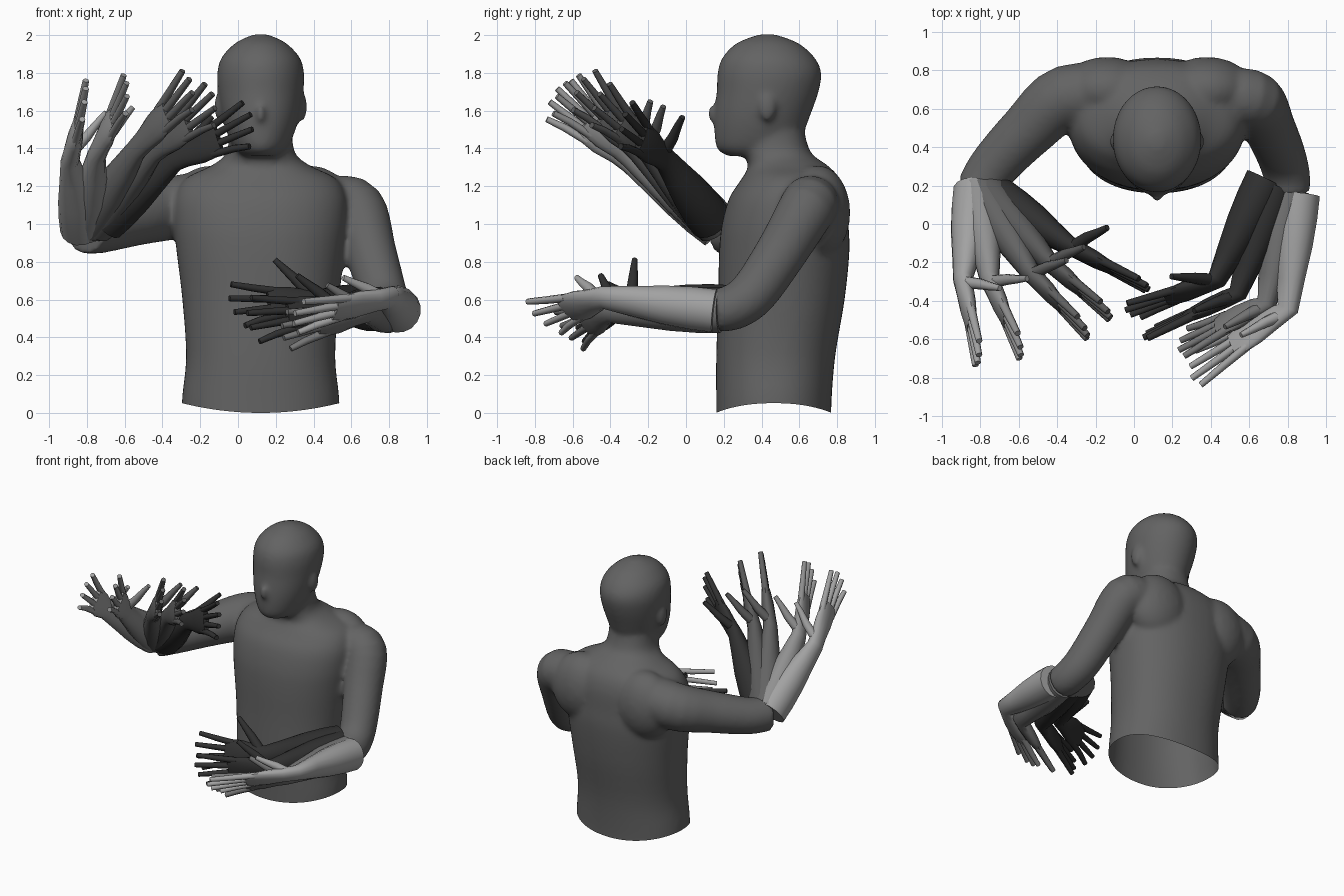
import bpy, bmesh, math
from mathutils import Vector, Matrix

cube = bpy.data.objects.get("Cube")
if cube:
    bpy.data.objects.remove(cube, do_unlink=True)


def material(name, grey):
    mat = bpy.data.materials.new(name)
    mat.use_nodes = True
    colour = (grey, grey, grey, 1)
    mat.diffuse_color = colour
    mat.node_tree.nodes["Principled BSDF"].inputs["Base Color"].default_value = colour
    return mat


LIGHT = material("light grey", 0.36)
PALE = material("pale grey", 0.28)
SOFT = material("soft grey", 0.18)
BODY = material("body grey", 0.125)
MEDIUM = material("medium grey", 0.1)
DARK = material("dark grey", 0.03)


def refine(rows, steps=4):
    """Smooth curve through rows of numbers."""
    out = []
    for i in range(len(rows) - 1):
        quad = zip(rows[max(i - 1, 0)], rows[i], rows[i + 1], rows[min(i + 2, len(rows) - 1)])
        quad = list(quad)
        for k in range(steps):
            t = k / steps
            out.append([b + t * ((c - a) + t * ((2 * a - 5 * b + 4 * c - d)
                        + t * (3 * b - a - 3 * c + d))) / 2 for a, b, c, d in quad])
    return out + [list(rows[-1])]


def loft(bm, sections, side, axis=None, count=16, power=2.0):
    """Closed tube through (centre, half width, half thickness) sections."""
    rings = []
    centres = [Vector(s[0]) for s in sections]
    for i, (c, (_, a, b)) in enumerate(zip(centres, sections)):
        t = axis or centres[min(i + 1, len(centres) - 1)] - centres[max(i - 1, 0)]
        t = t.normalized()
        u = (side - t * side.dot(t)).normalized()
        v = t.cross(u)
        ring = []
        for k in range(count):
            ang = math.tau * k / count
            cx, sy = math.cos(ang), math.sin(ang)
            px = math.copysign(abs(cx) ** (2 / power), cx)
            py = math.copysign(abs(sy) ** (2 / power), sy)
            ring.append(bm.verts.new(c + u * a * px + v * b * py))
        rings.append(ring)
    for r, s in zip(rings, rings[1:]):
        for k in range(count):
            j = (k + 1) % count
            bm.faces.new((r[k], r[j], s[j], s[k]))
    bm.faces.new(rings[0][::-1])
    bm.faces.new(rings[-1])


def ellipsoid(bm, centre, radii):
    place = Matrix.Translation(centre) @ Matrix.Diagonal((*radii, 1))
    bmesh.ops.create_uvsphere(bm, u_segments=24, v_segments=16, radius=1, matrix=place)


def finish(bm, name, mat):
    mesh = bpy.data.meshes.new(name)
    bmesh.ops.recalc_face_normals(bm, faces=bm.faces)
    bm.to_mesh(mesh)
    bm.free()
    mesh.materials.append(mat)
    obj = bpy.data.objects.new(name, mesh)
    bpy.context.collection.objects.link(obj)
    return obj


X, Z = Vector((1, 0, 0)), Vector((0, 0, 1))
MID = 0.12  # the body's own centre line

# Torso and neck: height, depth centre, half width, half depth
body = bmesh.new()
torso = [(-.1, .465, .42, .305), (.05, .465, .415, .305), (.3, .475, .395, .315),
         (.6, .505, .415, .335), (.85, .52, .445, .345), (1.0, .525, .46, .335),
         (1.14, .54, .455, .31), (1.24, .555, .4, .26), (1.31, .54, .26, .21),
         (1.38, .48, .18, .18), (1.52, .45, .165, .17)]
loft(body, [((MID, y, z), a, b) for z, y, a, b in refine(torso)], X, Z, 48, 2.2)

# Head
head = [(1.36, .33, .09, .11), (1.4, .365, .14, .2), (1.48, .385, .178, .235),
        (1.58, .405, .207, .255), (1.7, .432, .226, .27), (1.8, .442, .23, .275),
        (1.88, .437, .208, .245), (1.95, .432, .145, .175),
        (1.985, .43, .085, .1), (2.005, .43, .03, .035)]
loft(body, [((MID, y, z), a, b) for z, y, a, b in refine(head)], X, Z, 48)
ellipsoid(body, (MID, .16, 1.585), (.027, .05, .055))   # nose
ellipsoid(body, (MID, .215, 1.72), (.12, .05, .04))     # brow
ellipsoid(body, (MID, .195, 1.485), (.06, .045, .035))  # mouth
ellipsoid(body, (MID, .2, 1.41), (.06, .04, .035))      # chin
for sign in (-1, 1):
    ellipsoid(body, (MID + sign * .222, .43, 1.62), (.025, .045, .075))   # ear
    ellipsoid(body, (MID + sign * .26, .7, 1.06), (.24, .17, .25))        # shoulder blade

# Upper arms
left_arm = [(.3, .66, 1.13, .14), (.5, .66, 1.105, .15), (.63, .64, 1.08, .152),
            (.7, .51, .86, .137), (.765, .36, .64, .128), (.795, .25, .56, .122),
            (.8, .16, .545, .115)]
right_arm = [(-.05, .66, 1.13, .16), (-.35, .66, 1.085, .168), (-.55, .49, 1.03, .147),
             (-.73, .3, .975, .13), (-.81, .17, .965, .122)]
for arm in (left_arm, right_arm):
    loft(body, [((x, y, z), r, r) for x, y, z, r in refine(arm)], Vector((.3, .2, 1)), count=24)

# Fuse the body into one smooth skin
rough = finish(body, "body_rough", BODY)
remesh = rough.modifiers.new("fuse", 'REMESH')
remesh.mode = 'VOXEL'
remesh.voxel_size = 0.016
smooth = rough.modifiers.new("soften", 'SMOOTH')
smooth.factor, smooth.iterations = 0.5, 10
graph = bpy.context.evaluated_depsgraph_get()
fused = bpy.data.meshes.new_from_object(rough.evaluated_get(graph))
bpy.data.objects.remove(rough, do_unlink=True)

# Open waist, with its edge raised at the sides
skin = bmesh.new()
skin.from_mesh(fused)
bpy.data.meshes.remove(fused)
bmesh.ops.bisect_plane(skin, geom=skin.verts[:] + skin.edges[:] + skin.faces[:],
                       plane_co=(0, 0, 0), plane_no=Z, clear_inner=True)
for v in skin.verts:
    if v.co.z < .3:
        v.co.z += .05 * ((v.co.x - MID) / .41) ** 2 * (1 - v.co.z / .3)
parts = [finish(skin, "torso_and_head", BODY)]


def forearm(name, mat, elbow, wrist, tip, lean, thumb):
    """Forearm with a spread hand; lean tilts the index side off vertical."""
    bm = bmesh.new()
    elbow, wrist, tip = Vector(elbow), Vector(wrist), Vector(tip)
    d = tip - wrist
    flat = Vector((-d.y, d.x, 0)).normalized()
    side = flat * lean + Z * .7
    s = (side - d * side.dot(d) / d.length_squared).normalized()
    n = d.normalized().cross(s)
    at = lambda t, off=0.0, lift=0.0: wrist + d * t + s * off + n * lift
    arm = [(0, .118, .112), (.2, .118, .108), (.45, .107, .096), (.75, .084, .07)]
    palm = [(0, .066, .05), (.14, .07, .046), (.34, .092, .042), (.5, .094, .032),
            (.58, .08, .022)]
    loft(bm, [(elbow.lerp(wrist, t), a, b) for t, a, b in arm]
         + [(at(t), a, b) for t, a, b in palm], side)
    # Four fingers, index first, then the thumb
    for i, reach in enumerate((.97, 1.02, .99, .9)):
        k = 1.5 - i
        loft(bm, [(at(.46, k * .046), .024, .022), (at(.72, k * .062), .021, .02),
                  (at(reach, k * .08), .017, .016)], n, count=8)
    off, lift = thumb
    loft(bm, [(at(.08, off * .15), .036, .034), (at(.21, off * .5, lift * .45), .03, .028),
              (at(.33, off * .78, lift * .75), .022, .021), (at(.42, off, lift), .016, .015)],
         d, count=8)
    parts.append(finish(bm, name, mat))


# Raised right forearms, outermost first
raised = [
    (LIGHT, (-.83, .17, .98), (-.89, -.29, 1.33), (-.81, -.7, 1.68)),
    (PALE, (-.81, .17, .99), (-.75, -.29, 1.36), (-.59, -.66, 1.71)),
    (BODY, (-.79, .16, 1.0), (-.54, -.25, 1.39), (-.25, -.56, 1.73)),
    (MEDIUM, (-.76, .16, 1.0), (-.45, -.19, 1.38), (-.13, -.47, 1.65)),
    (DARK, (-.7, .13, 1.02), (-.34, -.11, 1.34), (.07, -.33, 1.54))]
for i, (mat, *points) in enumerate(raised):
    forearm(f"right_forearm_{i + 1}", mat, *points, .1, (.18, -.15))

# Lowered left forearms, outermost first
lowered = [
    (LIGHT, (.855, .15, .54), (.8, -.44, .61), (.3, -.77, .5), .65, (.1, .12)),
    (SOFT, (.8, .18, .54), (.69, -.41, .54), (.24, -.63, .43), .4, (.17, .08)),
    (DARK, (.74, .2, .55), (.54, -.36, .55), (.06, -.58, .49), .1, (.2, .04)),
    (DARK, (.69, .23, .56), (.43, -.29, .59), (-.03, -.46, .57), -.3, (.25, 0))]
for i, (mat, *points) in enumerate(lowered):
    forearm(f"left_forearm_{i + 1}", mat, *points)

# Smooth shading with crisp fingertips and cut ends
bpy.ops.object.select_all(action='DESELECT')
for obj in parts:
    obj.select_set(True)
bpy.context.view_layer.objects.active = parts[0]
bpy.ops.object.shade_smooth_by_angle(angle=math.radians(50))
